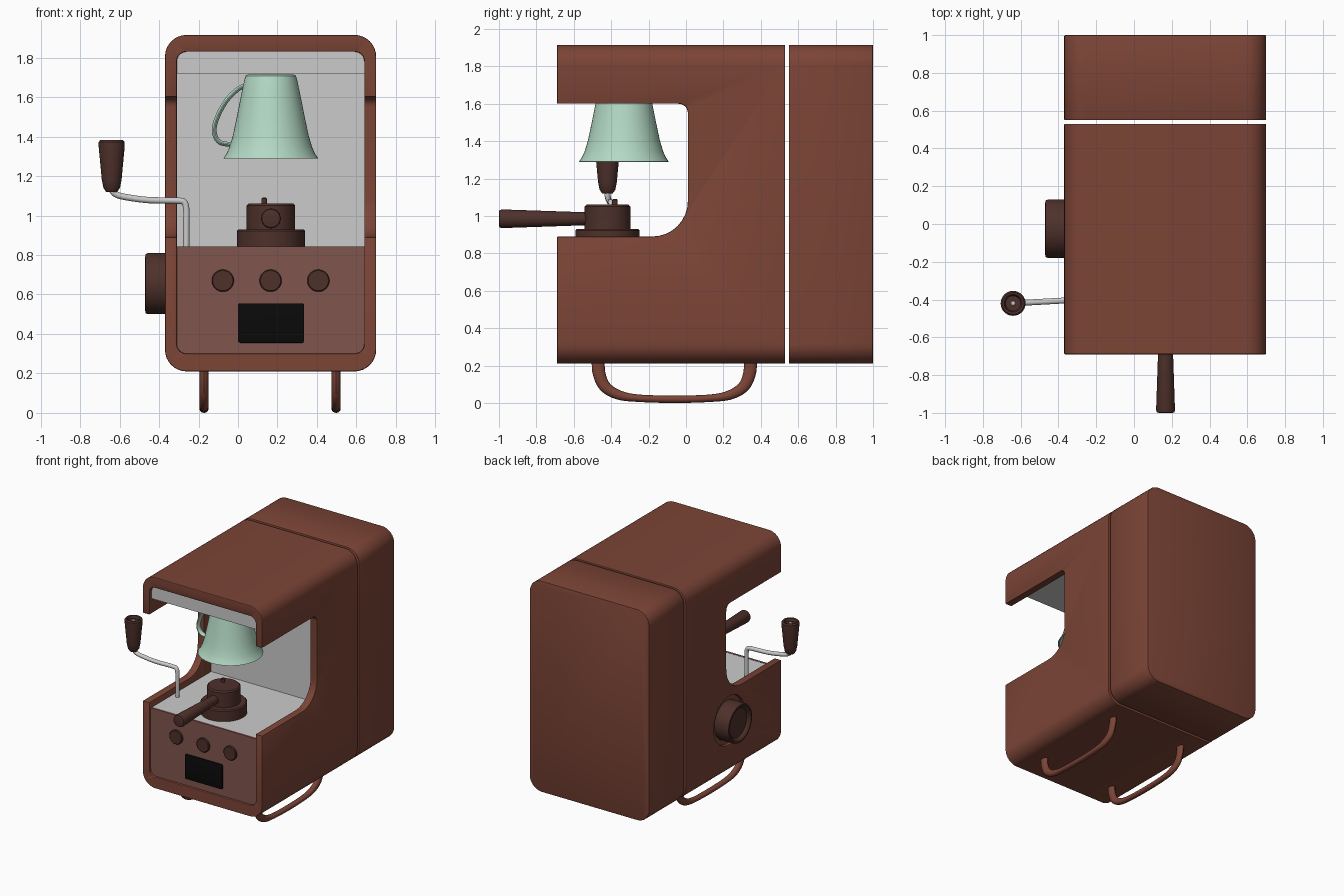
import bpy, bmesh, math
from mathutils import Vector

if "Cube" in bpy.data.objects:
    bpy.data.objects.remove(bpy.data.objects["Cube"])


def material(name, rgb):
    m = bpy.data.materials.new(name)
    m.diffuse_color = (*rgb, 1)
    m.use_nodes = True
    m.node_tree.nodes["Principled BSDF"].inputs["Base Color"].default_value = m.diffuse_color
    return m


BROWN = material("brown_shell", (0.2, 0.058, 0.037))
PANEL = material("dusty_red", (0.22, 0.09, 0.075))
DARK = material("dark_brown", (0.076, 0.03, 0.023))
MINT = material("mint", (0.45, 0.69, 0.55))
BLACK = material("black", (0.003, 0.003, 0.003))


def apply(ob, name, kind, **props):
    mod = ob.modifiers.new(name, kind)
    for k, v in props.items():
        setattr(mod, k, v)
    bpy.context.view_layer.objects.active = ob
    bpy.ops.object.modifier_apply(modifier=name)


def smooth(ob):
    bpy.ops.object.select_all(action='DESELECT')
    ob.select_set(True)
    bpy.context.view_layer.objects.active = ob
    bpy.ops.object.shade_smooth_by_angle(angle=math.radians(35))


def finish(name, bm, mat, bevel=0):
    bmesh.ops.remove_doubles(bm, verts=bm.verts, dist=1e-5)
    bmesh.ops.recalc_face_normals(bm, faces=bm.faces)
    me = bpy.data.meshes.new(name)
    bm.to_mesh(me)
    bm.free()
    ob = bpy.data.objects.new(name, me)
    bpy.context.collection.objects.link(ob)
    if mat:
        me.materials.append(mat)
    if bevel:
        apply(ob, "Bevel", 'BEVEL', width=bevel, segments=2, limit_method='ANGLE',
              angle_limit=math.radians(40))
    smooth(ob)
    return ob


def rounded(corners, n=8):
    """Outline from (u, v, radius) corners, each rounded by a fillet arc."""
    out = []
    for i, (u, v, r) in enumerate(corners):
        p = Vector((u, v))
        if not r:
            out.append(p)
            continue
        a = (Vector(corners[i - 1][:2]) - p).normalized()
        b = (Vector(corners[(i + 1) % len(corners)][:2]) - p).normalized()
        for k in range(n + 1):
            t = math.pi / 2 * k / n
            out.append(p + r * (a * (1 - math.sin(t)) + b * (1 - math.cos(t))))
    return out


def rect(x0, x1, z0, z1, r):
    return rounded([(x0, z0, r), (x1, z0, r), (x1, z1, r), (x0, z1, r)])


def prism(name, outline, axis, a, b, mat=None, bevel=0):
    """Extrude an outline along x (outline is y,z) or y (outline is x,z)."""
    bm = bmesh.new()
    put = (lambda p, h: (h, p[0], p[1])) if axis == 'x' else (lambda p, h: (p[0], h, p[1]))
    lo = [bm.verts.new(put(p, a)) for p in outline]
    hi = [bm.verts.new(put(p, b)) for p in outline]
    bm.faces.new(lo)
    bm.faces.new(hi)
    for i in range(len(lo)):
        bm.faces.new((lo[i - 1], lo[i], hi[i], hi[i - 1]))
    return finish(name, bm, mat, bevel)


def bridge(bm, rings):
    for r0, r1 in zip(rings, rings[1:]):
        for i in range(len(r0)):
            bm.faces.new((r0[i - 1], r0[i], r1[i], r1[i - 1]))


def lathe(name, profile, loc, axis=(0, 0, 1), mat=None, n=48):
    """Revolve (radius, height) points about an axis through loc."""
    bm = bmesh.new()
    q = Vector((0, 0, 1)).rotation_difference(Vector(axis))
    rings = []
    for r, h in profile:
        r = max(r, 1e-7)
        rings.append([bm.verts.new(Vector(loc) + q @ Vector(
            (r * math.cos(math.tau * k / n), r * math.sin(math.tau * k / n), h))) for k in range(n)])
    bridge(bm, rings)
    return finish(name, bm, mat)


def disc(r, h, c=0.01, h0=0.0):
    return [(0, h0), (r, h0), (r, h - c), (r - c, h), (0, h)]


def sweep(name, path, normal, mat=None, n=14, steps=6):
    """Sweep an ellipse along a smooth planar path of (point, in-plane r, out-of-plane r)."""
    pts = [Vector((*p, a, b)) for p, a, b in path]
    ext = [2 * pts[0] - pts[1]] + pts + [2 * pts[-1] - pts[-2]]
    samples = []
    for i in range(1, len(ext) - 2):
        p0, p1, p2, p3 = ext[i - 1:i + 3]
        for k in range(steps):
            t = k / steps
            samples.append(0.5 * (2 * p1 + (p2 - p0) * t + (2 * p0 - 5 * p1 + 4 * p2 - p3) * t * t
                                  + (3 * p1 - p0 - 3 * p2 + p3) * t ** 3))
    samples.append(pts[-1])
    bm = bmesh.new()
    N = Vector(normal).normalized()
    rings = []
    for i, s in enumerate(samples):
        d = samples[min(i + 1, len(samples) - 1)] - samples[max(i - 1, 0)]
        side = N.cross(Vector(d[:3])).normalized()
        rings.append([bm.verts.new(Vector(s[:3]) + side * s[3] * math.cos(math.tau * k / n)
                                   + N * s[4] * math.sin(math.tau * k / n)) for k in range(n)])
    bridge(bm, rings)
    bm.faces.new(rings[0])
    bm.faces.new(rings[-1])
    return finish(name, bm, mat)


# Front shell: rounded box, hollowed from the front, with side opening and dial recess
shell = prism("front_shell", rect(-0.37, 0.70, 0.21, 1.915, 0.11), 'y', -0.69, 0.53, BROWN)
cutters = [
    prism("cavity", rect(-0.31, 0.64, 0.30, 1.83, 0.05), 'y', -0.8, 0.12),
    prism("side_opening", rounded([(-0.8, 1.60, 0), (0.01, 1.60, 0.05),
                                   (0.01, 0.89, 0.19), (-0.8, 0.89, 0)]), 'x', -0.6, 0.9),
    lathe("dial_recess", disc(0.195, 0.2, 0.0001), (-0.345, -0.025, 0.655), (-1, 0, 0)),
]
for c in cutters:
    apply(shell, "Cut", 'BOOLEAN', object=c, operation='DIFFERENCE', solver='EXACT')
    bpy.data.objects.remove(c)
shell.data.materials.clear()
shell.data.materials.append(BROWN)
apply(shell, "Bevel", 'BEVEL', width=0.006, segments=2, limit_method='ANGLE',
      angle_limit=math.radians(40))
smooth(shell)

# Rear housing
prism("rear_housing", rect(-0.37, 0.70, 0.21, 1.915, 0.11), 'y', 0.55, 1.0, BROWN, 0.006)

# Grey C-shaped lining: worktop, back wall and ceiling
prism("lining", [(-0.66, 0.29), (0.13, 0.29), (0.13, 1.84), (-0.66, 1.84),
                 (-0.66, 1.72), (0.10, 1.72), (0.10, 0.84), (-0.66, 0.84)], 'x', -0.32, 0.65)

# Control panel with screen and buttons
prism("control_panel", rect(-0.315, 0.645, 0.29, 0.842, 0), 'y', -0.672, -0.655, PANEL)
prism("screen", rect(0.0, 0.335, 0.355, 0.555, 0.012), 'y', -0.682, -0.66, BLACK, 0.003)
for i in range(3):
    lathe(f"button_{i + 1}", disc(0.056, 0.03, 0.005), (-0.077 + 0.242 * i, -0.66, 0.67), (0, -1, 0), DARK)

# Brewing group and its handle
C = (0.167, -0.42)
lathe("group_base", disc(0.172, 0.93, 0.008, 0.835), (*C, 0), mat=DARK)
lathe("group_head", disc(0.123, 1.06, 0.01, 0.92), (*C, 0), mat=DARK)
lathe("group_pin", disc(0.015, 1.09, 0.005, 1.05), (0.133, -0.38, 0), mat=DARK, n=16)
lathe("group_handle", [(0, 0), (0.034, 0), (0.05, 0.47), (0.046, 0.482), (0.036, 0.485), (0, 0.485)],
      (0.167, -0.515, 0.985), (0, -1, 0), DARK, 32)

# Upside-down cup, hollow from below
lathe("cup", [(0, 1.715), (0.115, 1.715), (0.127, 1.708), (0.133, 1.69), (0.145, 1.635), (0.158, 1.57),
              (0.174, 1.49), (0.192, 1.405), (0.21, 1.345), (0.225, 1.312), (0.24, 1.29), (0.228, 1.288),
              (0.198, 1.345), (0.162, 1.49), (0.133, 1.635), (0.12, 1.695), (0, 1.695)],
      (0.166, -0.332, 0), mat=MINT)
handle = [(0.055, 1.665), (0.0, 1.64), (-0.06, 1.58), (-0.108, 1.49),
          (-0.12, 1.42), (-0.09, 1.37), (-0.015, 1.358)]
sweep("cup_handle", [((x, -0.332, z), 0.012, 0.022) for x, z in handle], (0, 1, 0), MINT)

# Crank arm and its grip
arm = [(-0.262, 0.83), (-0.262, 0.95), (-0.262, 1.03), (-0.272, 1.066), (-0.305, 1.075),
       (-0.45, 1.078), (-0.56, 1.092), (-0.615, 1.106), (-0.638, 1.13), (-0.64, 1.17)]
sweep("crank_arm", [((x, -0.42 + 0.055 * (x + 0.64), z), 0.016, 0.016) for x, z in arm],
      (-0.055, 1, 0))
lathe("crank_grip", [(0, 1.12), (0.028, 1.12), (0.042, 1.14), (0.05, 1.18), (0.066, 1.35), (0.066, 1.372),
                     (0.058, 1.382), (0.047, 1.38), (0.04, 1.36), (0, 1.36)], (-0.64, -0.42, 0), mat=DARK, n=32)
lathe("grip_bolt", disc(0.014, 1.37, 0.004, 1.35), (-0.64, -0.42, 0), n=16)

# Dished dial on the left side
lathe("side_dial", [(0, 0), (0.155, 0), (0.155, 0.115), (0.15, 0.128), (0.138, 0.13),
                    (0.125, 0.122), (0.115, 0.105), (0, 0.1)], (-0.34, -0.025, 0.655), (-1, 0, 0), DARK)

# Two loop feet
foot = [(-0.47, 0.23, 0.035), (-0.465, 0.16, 0.034), (-0.435, 0.09, 0.031), (-0.365, 0.045, 0.026),
        (-0.26, 0.026, 0.02), (-0.06, 0.02, 0.02)]
loop = foot[:-1] + [foot[-1]] + [(-0.125 - y, z, r) for y, z, r in foot[-2::-1]]
for side, x in (("left", -0.172), ("right", 0.497)):
    sweep(f"{side}_foot_loop", [((x, y, z), r, 0.023) for y, z, r in loop], (1, 0, 0), BROWN)
